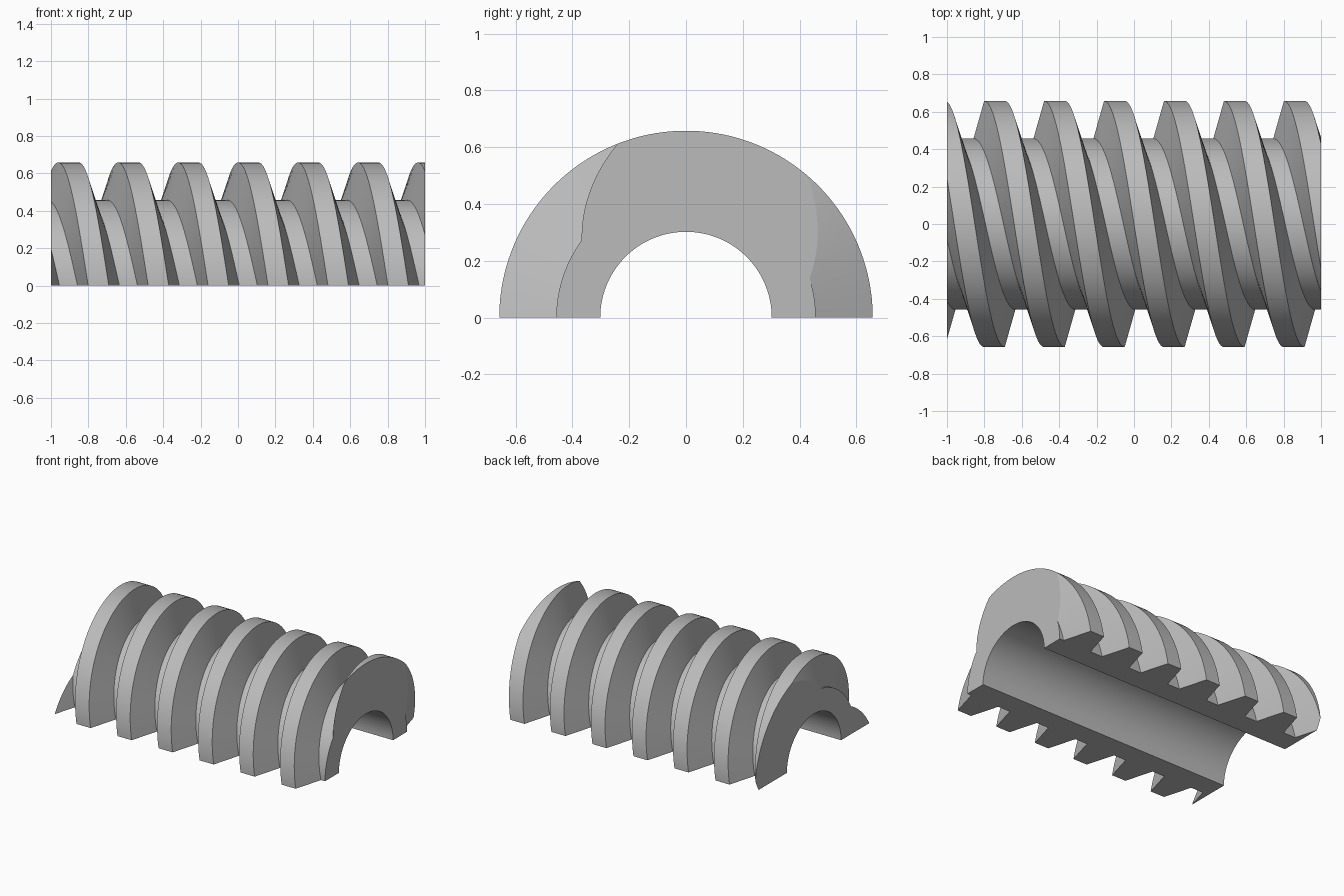
import bpy, bmesh, math

cube = bpy.data.objects.get("Cube")
if cube:
    bpy.data.objects.remove(cube, do_unlink=True)

# Main sizes of the two-start worm, sawn in half lengthwise
BORE, ROOT, CREST = 0.302, 0.457, 0.658
PITCH, FIRST = 0.3205, -0.746
LEAD = 2 * PITCH
CREST_HALF, BASE_HALF = 0.055, 0.112
STEPS = 120

# Trapezoid thread profile, repeated past both ends
profile = []
for k in range(-3, 8):
    centre = FIRST + k * PITCH
    profile += [(centre - BASE_HALF, ROOT), (centre - CREST_HALF, CREST),
                (centre + CREST_HALF, CREST), (centre + BASE_HALF, ROOT)]


def ring(bm, step):
    """Outer and bore points of the section at one angle of the half turn."""
    angle = math.pi * step / STEPS
    shift = LEAD * step / (2 * STEPS)
    c, s = math.cos(angle), math.sin(angle)
    outer = [bm.verts.new((x + shift, r * c, r * s)) for x, r in profile]
    inner = [bm.verts.new((x + shift, BORE * c, BORE * s)) for x, r in profile]
    return outer, inner


bm = bmesh.new()
rings = [ring(bm, i) for i in range(STEPS + 1)]

# Thread surface and bore
for a, b in zip(rings, rings[1:]):
    for row_a, row_b in zip(a, b):
        for j in range(len(profile) - 1):
            bm.faces.new((row_a[j], row_a[j + 1], row_b[j + 1], row_b[j]))

# Flat sawn faces along the bottom
for outer, inner in (rings[0], rings[-1]):
    for j in range(len(profile) - 1):
        bm.faces.new((outer[j], outer[j + 1], inner[j + 1], inner[j]))

# Cut both ends square and close them
for side in (-1, 1):
    cut = bmesh.ops.bisect_plane(
        bm, geom=bm.verts[:] + bm.edges[:] + bm.faces[:], dist=1e-6,
        plane_co=(side, 0, 0), plane_no=(side, 0, 0), clear_outer=True)
    edges = [e for e in cut["geom_cut"] if isinstance(e, bmesh.types.BMEdge)]
    bmesh.ops.edgenet_fill(bm, edges=edges)

bmesh.ops.recalc_face_normals(bm, faces=bm.faces[:])
mesh = bpy.data.meshes.new("half_worm_screw")
bm.to_mesh(mesh)
bm.free()

# Plain grey
grey = bpy.data.materials.new("plain grey")
grey.use_nodes = True
colour = (0.5, 0.5, 0.5, 1)
grey.diffuse_color = colour
grey.node_tree.nodes["Principled BSDF"].inputs["Base Color"].default_value = colour
mesh.materials.append(grey)

screw = bpy.data.objects.new("half_worm_screw", mesh)
bpy.context.collection.objects.link(screw)
bpy.ops.object.select_all(action='DESELECT')
screw.select_set(True)
bpy.context.view_layer.objects.active = screw
bpy.ops.object.shade_smooth_by_angle(angle=math.radians(12))
